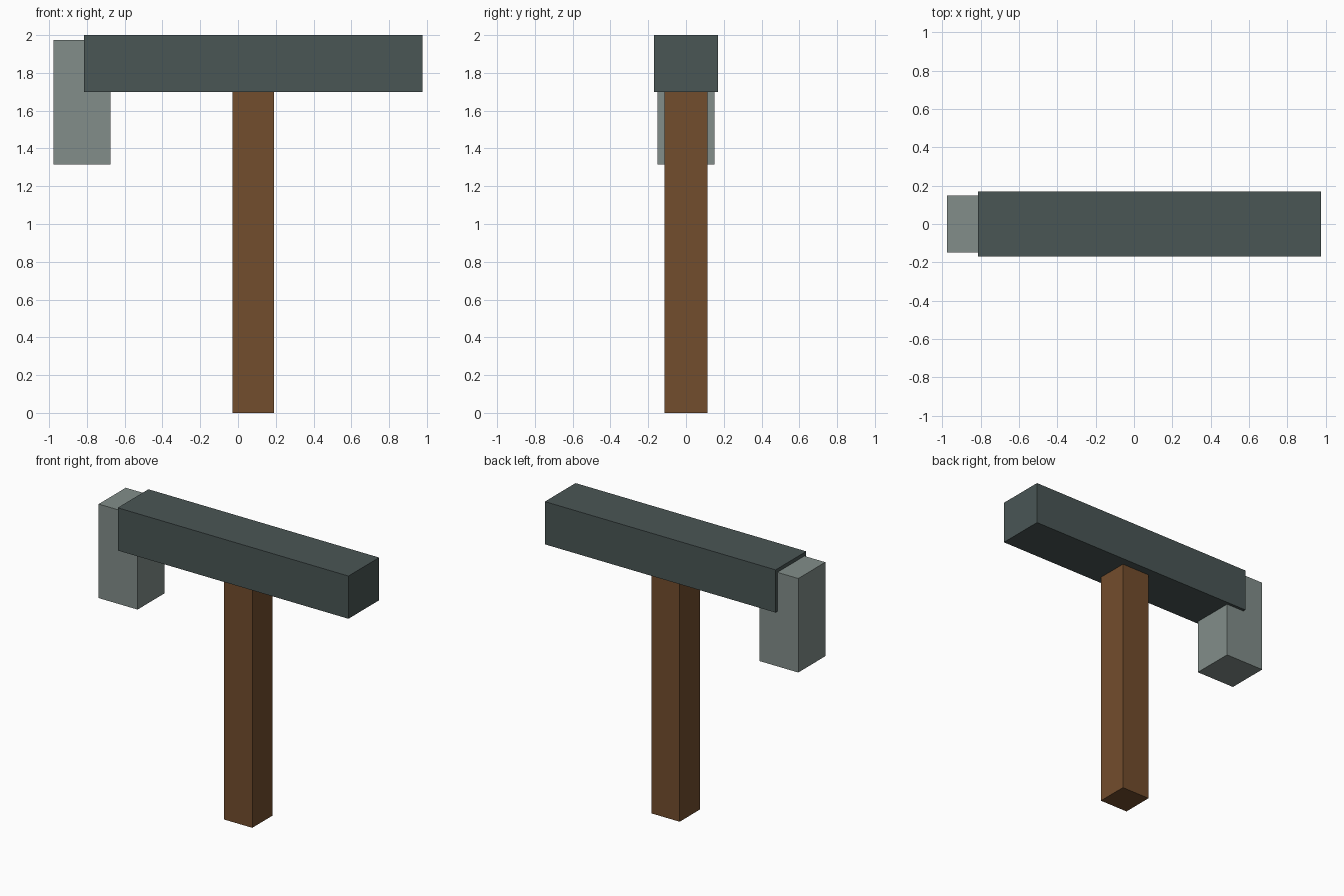
import bpy

if "Cube" in bpy.data.objects:
    bpy.data.objects.remove(bpy.data.objects["Cube"])


def material(name, rgb):
    mat = bpy.data.materials.new(name)
    mat.diffuse_color = (*rgb, 1.0)
    mat.use_nodes = True
    mat.node_tree.nodes["Principled BSDF"].inputs["Base Color"].default_value = mat.diffuse_color
    return mat


def box(name, x, y, z, mat):
    """Box from (min, max) extents on each axis."""
    ranges = (x, y, z)
    centre = [(a + b) / 2 for a, b in ranges]
    bpy.ops.mesh.primitive_cube_add(size=1, location=centre)
    obj = bpy.context.object
    obj.name = name
    obj.scale = [b - a for a, b in ranges]
    bpy.ops.object.transform_apply(location=False, rotation=False, scale=True)
    obj.data.materials.append(mat)
    return obj


wood = material("brown wood", (0.171, 0.074, 0.026))
dark_metal = material("dark grey metal", (0.068, 0.093, 0.091))
light_metal = material("light grey metal", (0.223, 0.270, 0.254))

# Upright wooden handle
box("handle", (-0.03, 0.19), (-0.113, 0.113), (0.0, 1.71), wood)
# Long horizontal head
box("head", (-0.815, 0.977), (-0.17, 0.17), (1.70, 2.0), dark_metal)
# Pale block hanging from one end of the head
box("end_block", (-0.977, -0.675), (-0.15, 0.15), (1.315, 1.975), light_metal)
